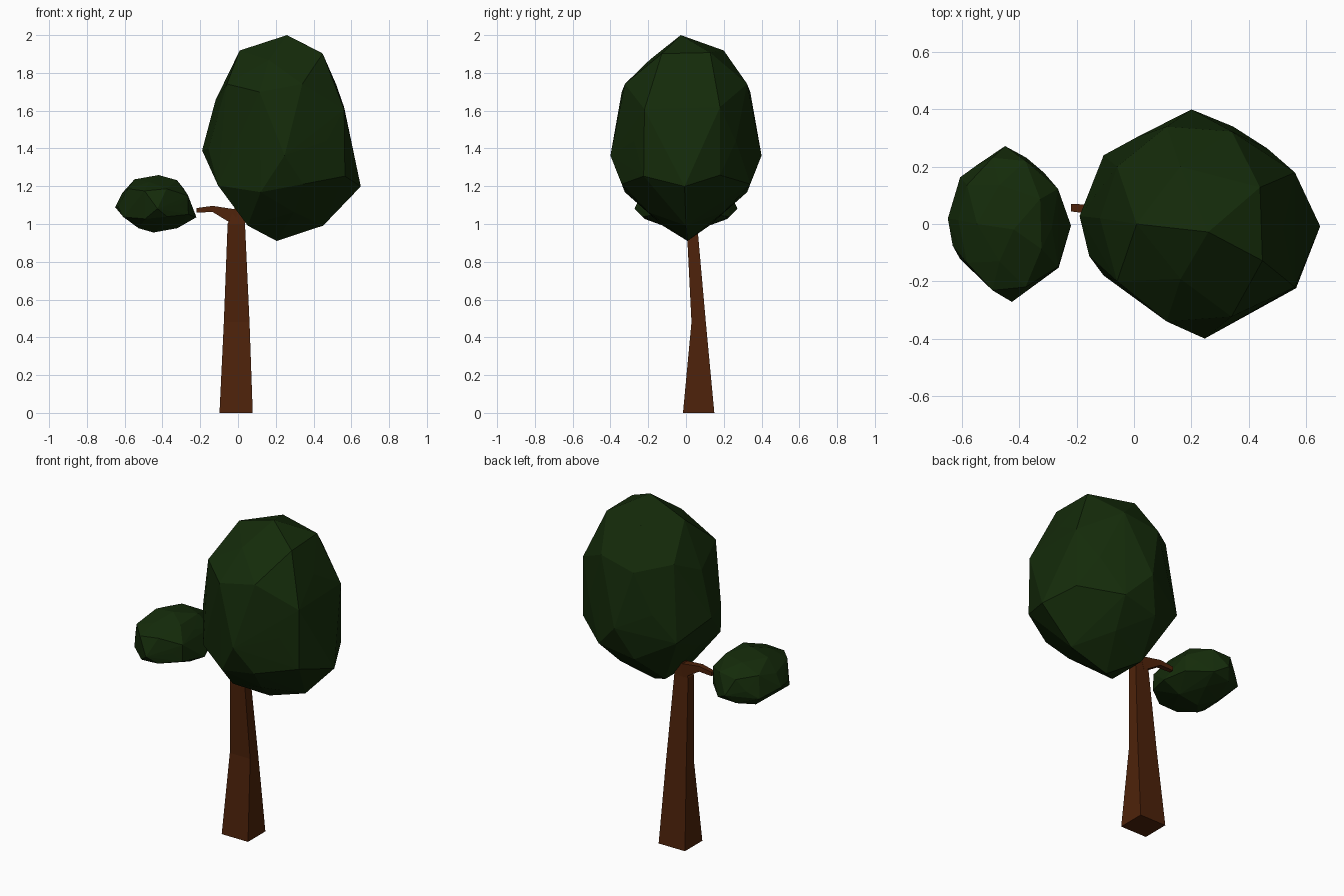
import bpy, bmesh
from mathutils import Vector

if "Cube" in bpy.data.objects:
    bpy.data.objects.remove(bpy.data.objects["Cube"])


def material(name, color):
    m = bpy.data.materials.new(name)
    m.diffuse_color = (*color, 1)
    m.use_nodes = True
    m.node_tree.nodes["Principled BSDF"].inputs["Base Color"].default_value = m.diffuse_color
    return m


bark = material("bark", (0.075, 0.016, 0.003))
leaf = material("leaf", (0.007, 0.024, 0.003))


def finish(bm, name, mat):
    bmesh.ops.recalc_face_normals(bm, faces=bm.faces)
    me = bpy.data.meshes.new(name)
    bm.to_mesh(me)
    bm.free()
    me.materials.append(mat)
    ob = bpy.data.objects.new(name, me)
    bpy.context.collection.objects.link(ob)
    return ob


def loft(name, sections, mat):
    """Four-sided tube through (centre, half-axis u, half-axis v) sections."""
    bm = bmesh.new()
    rings = []
    for c, u, v in sections:
        c, u, v = Vector(c), Vector(u), Vector(v)
        rings.append([bm.verts.new(p) for p in (c - u - v, c + u - v, c + u + v, c - u + v)])
    for a, b in zip(rings, rings[1:]):
        for i in range(4):
            j = (i + 1) % 4
            bm.faces.new((a[i], a[j], b[j], b[i]))
    bm.faces.new(rings[0])
    bm.faces.new(rings[-1])
    return finish(bm, name, mat)


# Trunk: tapered, bending forward, tip leaning into the crown
loft("trunk", [
    ((-.01, .067, 0), (.088, 0, 0), (0, .083, 0)),
    ((-.007, .067, .48), (.068, 0, 0), (0, .038, 0)),
    ((-.009, .031, 1.0), (.046, 0, 0), (0, .028, 0)),
    ((.02, .045, 1.13), (.018, 0, 0), (0, .015, 0)),
], bark)

# Side branch reaching toward the small foliage
loft("branch", [
    ((-.01, .035, 1.035), (0, .025, 0), (.012, 0, .04)),
    ((-.135, .05, 1.08), (0, .017, 0), (0, 0, .016)),
    ((-.22, .057, 1.072), (0, .013, 0), (0, 0, .012)),
], bark)

# Irregularities of the foliage on a unit icosphere: nearest vertex moves here
PULLS = [
    (.07, -.07, 1), (-.06, .02, -1), (1, -.02, -.47),
    (.79, .45, .3), (.79, -.55, .28), (.79, .45, -.36), (.8, -.56, -.37),
    (.84, .3, -.03), (.84, -.3, -.03), (.69, -.05, .52),
    (-1, .07, -.12), (-.92, -.28, -.1), (-.83, .05, .37), (-.75, 0, -.5),
    (-.8, .6, -.3), (-.8, -.45, -.46), (-.07, 1, -.17), (.04, -1, -.17),
    (-.55, -.64, 0), (-.52, .76, 0), (.57, -.69, -.03), (.56, .66, -.03),
    (.52, -.32, .82), (.5, .32, .83), (-.16, -.48, .76),
    (.16, .5, -.72), (.16, -.5, -.72),
]


def foliage(name, centre, radii):
    bm = bmesh.new()
    bmesh.ops.create_icosphere(bm, subdivisions=2, radius=1)
    for v in bm.verts:
        v.co.x, v.co.y = -v.co.x, -v.co.y
    start = {v: v.co.copy() for v in bm.verts}
    for p in map(Vector, PULLS):
        min(start, key=lambda v: (start[v] - p).length).co = p
    # Hull of the points gives the faceted, dent-free clump
    hull = bmesh.new()
    for v in bm.verts:
        hull.verts.new(c + r * k for c, r, k in zip(centre, radii, v.co))
    bm.free()
    bmesh.ops.convex_hull(hull, input=hull.verts)
    bmesh.ops.delete(hull, geom=[v for v in hull.verts if not v.link_faces], context='VERTS')
    return finish(hull, name, leaf)


# Large crown and small side clump share one shape
foliage("crown_foliage", (.23, 0, 1.455), (.42, .4, .545))
foliage("side_foliage", (-.435, 0, 1.107), (.215, .272, .152))
